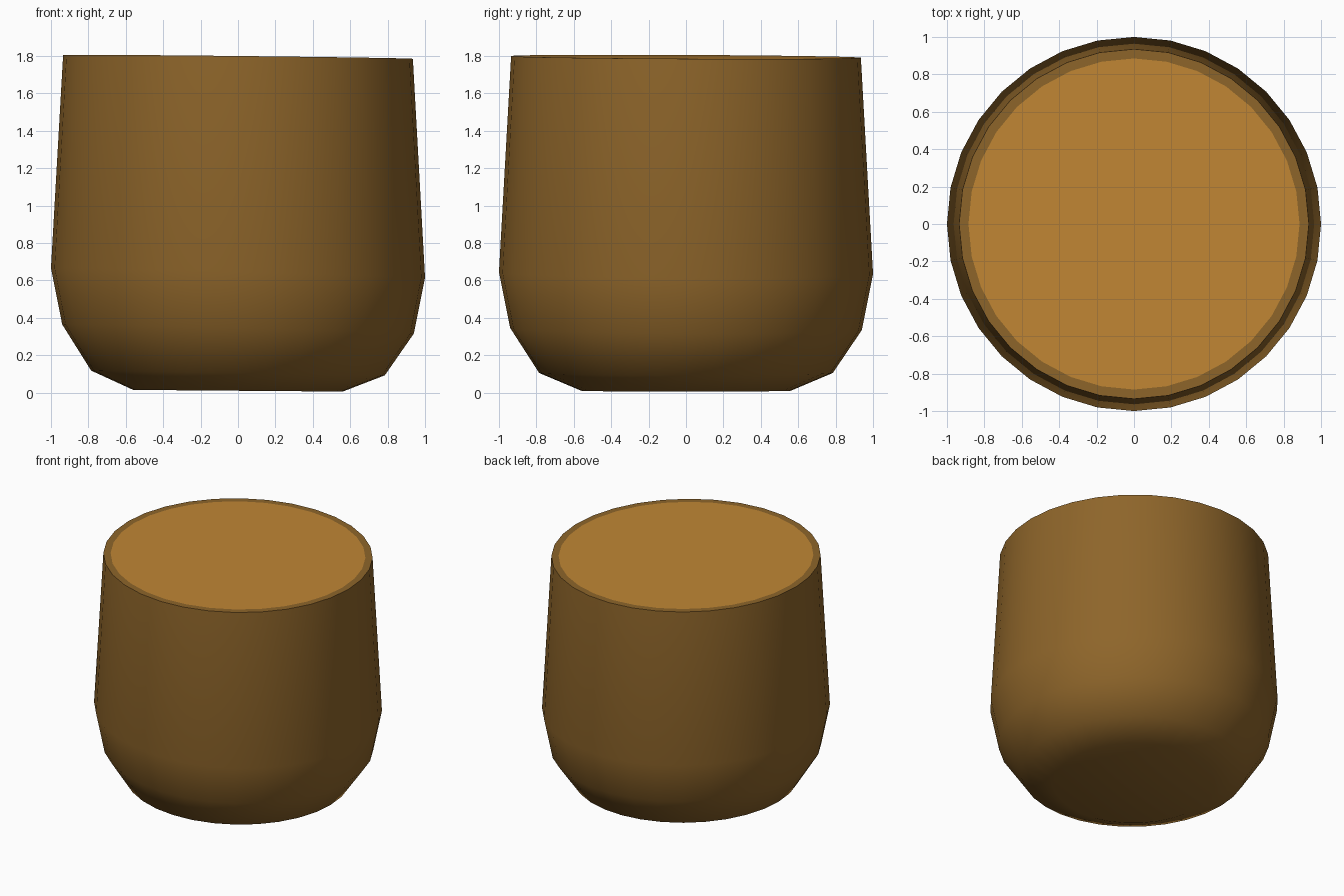
import bpy, bmesh
from math import sin, cos, pi, radians

if "Cube" in bpy.data.objects:
    bpy.data.objects.remove(bpy.data.objects["Cube"])

SIDES = 32


def material(name, rgb):
    m = bpy.data.materials.new(name)
    m.diffuse_color = (*rgb, 1)
    m.use_nodes = True
    m.node_tree.nodes["Principled BSDF"].inputs["Base Color"].default_value = m.diffuse_color
    return m


def ring(bm, r, z, tx, ty):
    # one slightly tilted ring of the hand-made vessel
    pts = [(r * cos(2 * pi * i / SIDES), r * sin(2 * pi * i / SIDES)) for i in range(SIDES)]
    return [bm.verts.new((x, y, z + tx * x + ty * y)) for x, y in pts]


def lathe(name, profile, mat):
    bm = bmesh.new()
    rings = [ring(bm, *p) for p in profile]
    for a, b in zip(rings, rings[1:]):
        for i in range(SIDES):
            j = (i + 1) % SIDES
            bm.faces.new((a[i], a[j], b[j], b[i]))
    if len(rings) > 1:
        bm.faces.new(rings[0][::-1])      # closed base
    else:
        bm.faces.new(rings[0])            # single disc
    me = bpy.data.meshes.new(name)
    bm.to_mesh(me)
    bm.free()
    me.materials.append(mat)
    ob = bpy.data.objects.new(name, me)
    bpy.context.collection.objects.link(ob)
    bpy.context.view_layer.objects.active = ob
    ob.select_set(True)
    bpy.ops.object.shade_smooth_by_angle(angle=radians(50))
    ob.select_set(False)
    return ob


shell = material("dark_wood", (0.27, 0.13, 0.023))
fill = material("light_top", (0.53, 0.24, 0.034))

# Rounded body with flat rim: radius, height, tilt in x, tilt in y
lathe("cup_body", [
    (0.56, 0.01, -0.008, 0.0),
    (0.785, 0.105, -0.016, 0.0),
    (0.94, 0.34, -0.026, -0.006),
    (1.0, 0.64, -0.026, -0.005),
    (0.935, 1.795, -0.011, -0.005),
    (0.885, 1.795, -0.011, -0.005),
], shell)

# Flush disc closing the top
lathe("top_disc", [(0.885, 1.795, -0.011, -0.005)], fill)
